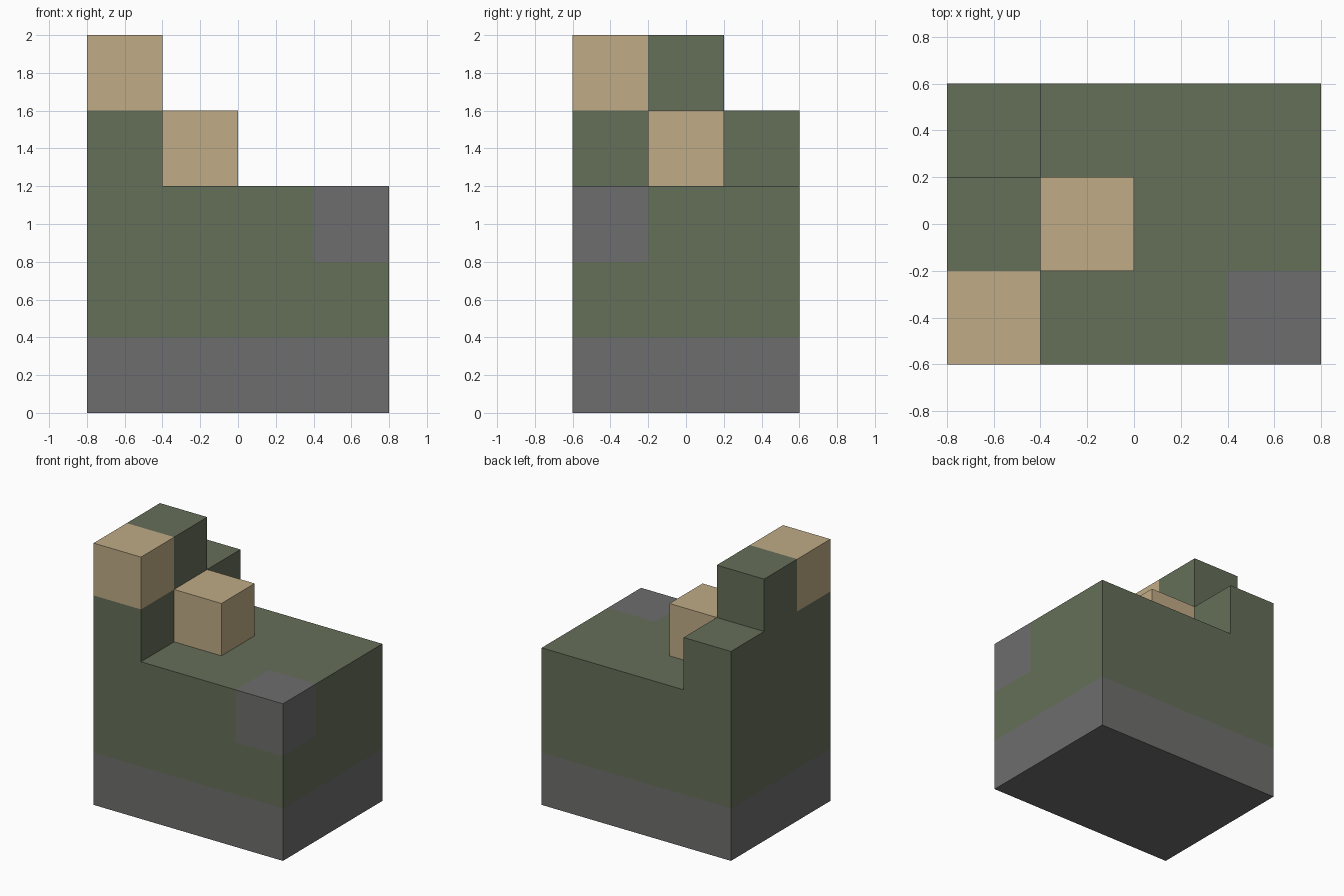
import bpy, bmesh
from mathutils import Vector
from itertools import product

if "Cube" in bpy.data.objects:
    bpy.data.objects.remove(bpy.data.objects["Cube"])

S = 0.4                                   # block size
ORIGIN = Vector((-0.8, -0.6, 0.0))


def material(name, rgb):
    m = bpy.data.materials.new(name)
    m.diffuse_color = (*rgb, 1.0)
    m.use_nodes = True
    m.node_tree.nodes["Principled BSDF"].inputs["Base Color"].default_value = m.diffuse_color
    return m


stone = material("grey stone", (0.155, 0.155, 0.153))
moss = material("moss green", (0.130, 0.156, 0.098))
sand = material("sand tan", (0.527, 0.407, 0.238))


def box(xs, ys, zs):
    """Set of grid cells covered by three half-open index ranges."""
    return set(product(range(*xs), range(*ys), range(*zs)))


# parts as groups of grid cells
corner = box((3, 4), (0, 1), (2, 3))
parts = {
    "stone_base": (box((0, 4), (0, 3), (0, 1)), stone),
    "corner_stone": (corner, stone),
    "main_body": (box((0, 4), (0, 3), (1, 3)) - corner, moss),
    "stepped_wall": (box((0, 1), (0, 3), (3, 4)) | box((0, 1), (1, 2), (4, 5)), moss),
    "top_block": (box((0, 1), (0, 1), (4, 5)), sand),
    "side_block": (box((1, 2), (1, 2), (3, 4)), sand),
}
solid = set().union(*(cells for cells, _ in parts.values()))


def build(name, cells, mat):
    """Outer skin of the cells, leaving out faces hidden between blocks."""
    bm = bmesh.new()
    for cell in cells:
        for axis, side in product(range(3), (0, 1)):
            neighbour = list(cell)
            neighbour[axis] += 2 * side - 1
            if tuple(neighbour) in solid:
                continue
            u, v = (axis + 1) % 3, (axis + 2) % 3
            loop = [(0, 0), (1, 0), (1, 1), (0, 1)]
            verts = []
            for a, b in (loop if side else loop[::-1]):
                p = Vector(cell)
                p[axis] += side
                p[u] += a
                p[v] += b
                verts.append(bm.verts.new(ORIGIN + p * S))
            bm.faces.new(verts)
    bmesh.ops.remove_doubles(bm, verts=bm.verts[:], dist=1e-4)
    bmesh.ops.dissolve_limit(bm, angle_limit=0.01, verts=bm.verts[:], edges=bm.edges[:])
    mesh = bpy.data.meshes.new(name)
    bm.to_mesh(mesh)
    bm.free()
    mesh.materials.append(mat)
    bpy.context.collection.objects.link(bpy.data.objects.new(name, mesh))


for name, (cells, mat) in parts.items():
    build(name, cells, mat)
